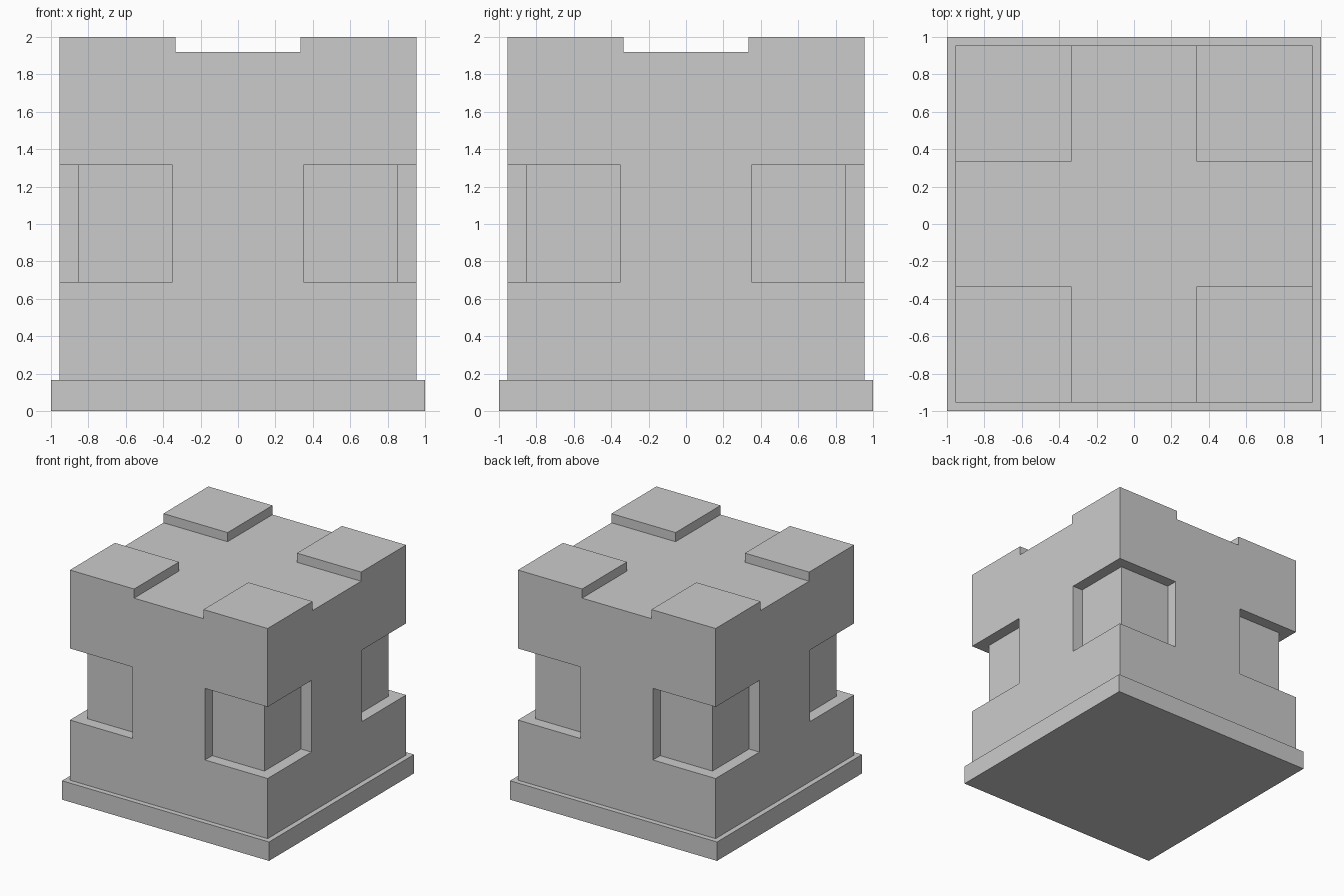
import bpy
import bmesh

if "Cube" in bpy.data.objects:
    bpy.data.objects.remove(bpy.data.objects["Cube"])

BASE_TOP = 0.165
HALF = 0.955            # half width of the body
OUT = 1.2               # cutters reach past the body


def add_prism(bm, outline, z0, z1):
    """Extrude a flat outline from z0 to z1."""
    face = bm.faces.new([bm.verts.new((x, y, z0)) for x, y in outline])
    top = bmesh.ops.extrude_face_region(bm, geom=[face])["geom"]
    verts = [v for v in top if isinstance(v, bmesh.types.BMVert)]
    bmesh.ops.translate(bm, verts=verts, vec=(0, 0, z1 - z0))


def make_object(name, prisms):
    bm = bmesh.new()
    for outline, z0, z1 in prisms:
        add_prism(bm, outline, z0, z1)
    bmesh.ops.recalc_face_normals(bm, faces=bm.faces)
    mesh = bpy.data.meshes.new(name)
    bm.to_mesh(mesh)
    bm.free()
    obj = bpy.data.objects.new(name, mesh)
    bpy.context.collection.objects.link(obj)
    return obj


def square(h):
    return [(-h, -h), (h, -h), (h, h), (-h, h)]


# Base slab and main block
make_object("base_plate", [(square(1.0), 0, BASE_TOP)])
body = make_object("body", [(square(HALF), BASE_TOP, 2.0)])

# L-shaped recess wrapped around each vertical corner
ell = [(0.35, OUT), (0.35, 0.855), (0.855, 0.855),
       (0.855, 0.35), (OUT, 0.35), (OUT, OUT)]
cuts = [([(x * sx, y * sy) for x, y in ell], 0.69, 1.315)
        for sx in (-1, 1) for sy in (-1, 1)]

# Cross-shaped channel that leaves four raised pads on top
c = 0.335
cross = [(c, -OUT), (c, -c), (OUT, -c), (OUT, c), (c, c), (c, OUT),
         (-c, OUT), (-c, c), (-OUT, c), (-OUT, -c), (-c, -c), (-c, -OUT)]
cuts.append((cross, 1.92, 2.2))

cutter = make_object("recess_cutter", cuts)
cutter.hide_render = True
cutter.display_type = 'WIRE'

boolean = body.modifiers.new("recesses", 'BOOLEAN')
boolean.operation = 'DIFFERENCE'
boolean.solver = 'EXACT'
boolean.object = cutter
